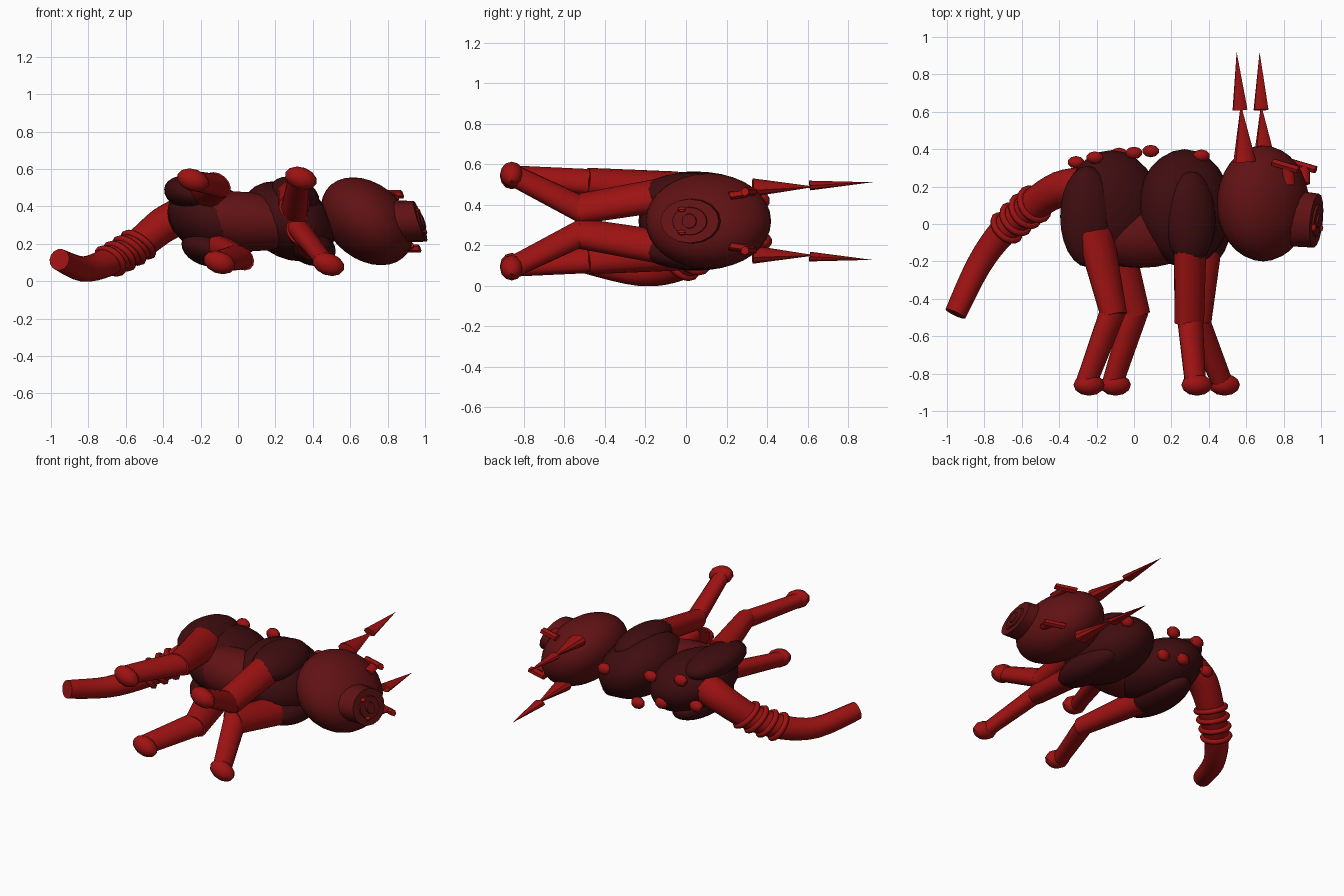
import bpy, bmesh, math
from mathutils import Vector, Matrix

if "Cube" in bpy.data.objects:
    bpy.data.objects.remove(bpy.data.objects["Cube"])

MID = 0.32     # height of the animal's own plane of symmetry (it lies on its side)
LEAN = 0.32    # sideways lean of the whole body


def material(name, r, g, b):
    m = bpy.data.materials.new(name)
    m.use_nodes = True
    m.diffuse_color = (r, g, b, 1)
    m.node_tree.nodes["Principled BSDF"].inputs["Base Color"].default_value = (r, g, b, 1)
    return m


RED = material("bright red", 0.34, 0.006, 0.006)
MIDRED = material("head red", 0.12, 0.006, 0.007)
DARK = material("dark maroon", 0.05, 0.004, 0.005)


def finish(name, bm, mat, lean=True, angle=40):
    """Lean the mesh, then make a shaded object of it."""
    if lean:
        for v in bm.verts:
            v.co.x -= LEAN * (v.co.z - MID)
    bmesh.ops.recalc_face_normals(bm, faces=bm.faces)
    me = bpy.data.meshes.new(name)
    bm.to_mesh(me)
    bm.free()
    me.materials.append(mat)
    ob = bpy.data.objects.new(name, me)
    bpy.context.collection.objects.link(ob)
    bpy.ops.object.select_all(action='DESELECT')
    ob.select_set(True)
    bpy.context.view_layer.objects.active = ob
    bpy.ops.object.shade_smooth_by_angle(angle=math.radians(angle))
    return ob


def ellipsoid(name, c, r, mat, seg=24, lean=True):
    bm = bmesh.new()
    m = Matrix.Translation(c) @ Matrix.Diagonal((*r, 1))
    bmesh.ops.create_uvsphere(bm, u_segments=seg, v_segments=seg // 2, radius=1, matrix=m)
    return finish(name, bm, mat, lean)


def limb(name, a, b, ra, rb, mat, seg=14, flat=1.0):
    """Tapered cylinder or cone from a to b, optionally flattened sideways."""
    a, b = Vector(a), Vector(b)
    bm = bmesh.new()
    turn = (b - a).to_track_quat('Z', 'Y').to_matrix().to_4x4()
    bmesh.ops.create_cone(bm, cap_ends=True, segments=seg, radius1=ra, radius2=rb,
                          depth=(b - a).length, matrix=Matrix.Translation((a + b) / 2) @ turn)
    for v in bm.verts:
        mid = (a.z + b.z) / 2
        v.co.z = mid + (v.co.z - mid) * flat
    return finish(name, bm, mat)


# Torso and head
ellipsoid("chest", (0.27, 0.085, MID), (0.24, 0.315, 0.215), DARK)
ellipsoid("rump", (-0.12, 0.085, MID), (0.25, 0.31, 0.2), DARK)
ellipsoid("belly", (0.03, -0.06, MID), (0.34, 0.175, 0.16), MIDRED)
ellipsoid("head", (0.69, 0.11, MID), (0.235, 0.31, 0.235), MIDRED, 32)

# Snout with a raised nose disc
limb("snout", (0.85, 0.03, MID), (0.975, 0.018, MID), 0.15, 0.145, MIDRED, 16, 0.75)
limb("nose_disc", (0.96, 0.02, MID), (0.985, 0.017, MID), 0.09, 0.085, MIDRED, 16, 0.8)
limb("nose_tip", (0.97, 0.018, MID), (0.995, 0.015, MID), 0.04, 0.035, MIDRED, 12)

# Paired parts on both sides of the body
for side, s in (("upper", 1), ("lower", -1)):
    def P(x, y, d):
        return (x, y, MID + s * d)

    ellipsoid(side + "_shoulder", P(0.345, 0.03, 0.135), (0.13, 0.255, 0.105), DARK)
    ellipsoid(side + "_thigh", P(-0.205, 0.04, 0.145), (0.14, 0.27, 0.1), DARK)

    limb(side + "_front_upper_leg", P(0.345, -0.05, 0.14), P(0.315, -0.53, 0.06), 0.085, 0.075, RED)
    limb(side + "_front_lower_leg", P(0.315, -0.5, 0.05), P(0.4, -0.85, 0.225), 0.066, 0.054, RED)
    ellipsoid(side + "_front_foot", P(0.41, -0.86, 0.23), (0.083, 0.058, 0.063), RED, 12)

    limb(side + "_hind_upper_leg", P(-0.16, -0.05, 0.15), P(-0.045, -0.49, 0.195), 0.095, 0.068, RED)
    limb(side + "_hind_lower_leg", P(-0.05, -0.46, 0.19), P(-0.185, -0.85, 0.22), 0.066, 0.054, RED)
    ellipsoid(side + "_hind_foot", P(-0.17, -0.86, 0.22), (0.083, 0.058, 0.063), RED, 12)

    # Two-part pointed ears
    limb(side + "_ear", P(0.645, 0.33, 0.165), P(0.625, 0.64, 0.17), 0.06, 0, RED, 10, 0.75)
    limb(side + "_ear_tip", P(0.623, 0.61, 0.17), P(0.61, 0.92, 0.197), 0.04, 0, RED, 8, 0.6)

    # Eyes, brows and nostrils
    limb(side + "_eye", P(0.87, 0.215, 0.12), P(0.865, 0.3, 0.14), 0.032, 0.03, RED, 10, 0.6)
    limb(side + "_brow", P(0.79, 0.33, 0.145), P(0.925, 0.29, 0.145), 0.022, 0.022, RED, 6)
    ellipsoid(side + "_nostril", P(0.978, -0.02, 0.057), (0.016, 0.022, 0.014), RED, 8)

# Knobs scattered along the back
knobs = [(-0.31, 0.33, -0.04), (-0.21, 0.355, 0.12), (-0.08, 0.375, -0.06),
         (0, 0.38, 0.1), (0.09, 0.39, -0.1), (0.36, 0.365, 0.05)]
for i, (x, y, d) in enumerate(knobs):
    ellipsoid(f"back_knob_{i + 1}", (x, y, MID + d), (0.048, 0.035, 0.038), RED, 10, False)

# Tail: tapered tube swept along a smooth path
path = [Vector(p) for p in ((-0.28, 0.2, 0.36), (-0.4, 0.185, 0.3), (-0.54, 0.1, 0.19),
                            (-0.7, -0.04, 0.1), (-0.83, -0.22, 0.065), (-0.955, -0.48, 0.115))]


def along(t):
    """Point on the tail path for t from 0 to 1."""
    f = min(t, 0.9999) * (len(path) - 1)
    i, u = int(f), f - int(f)
    p0, p1, p2, p3 = (path[min(max(i + k, 0), len(path) - 1)] for k in (-1, 0, 1, 2))
    return 0.5 * (2 * p1 + (p2 - p0) * u + (2 * p0 - 5 * p1 + 4 * p2 - p3) * u * u
                  + (3 * p1 - p0 - 3 * p2 + p3) * u ** 3)


def frame(t):
    d = along(min(t + 0.02, 1)) - along(max(t - 0.02, 0))
    return Matrix.Translation(along(t)) @ d.to_track_quat('Z', 'Y').to_matrix().to_4x4()


def radius(t):
    return 0.105 - 0.047 * t


def loop(bm, m, r, n):
    return [bm.verts.new(m @ Vector((r * math.cos(a), r * math.sin(a), 0)))
            for a in (2 * math.pi * k / n for k in range(n))]


def bridge(bm, a, b):
    for k in range(len(a)):
        j = (k + 1) % len(a)
        bm.faces.new((a[k], a[j], b[j], b[k]))


bm = bmesh.new()
rings = [loop(bm, frame(i / 20), radius(i / 20), 14) for i in range(21)]
for a, b in zip(rings, rings[1:]):
    bridge(bm, a, b)
bm.faces.new(rings[0])
bm.faces.new(rings[-1])
finish("tail", bm, RED, False)

# Slanted bands around the tail
for i in range(4):
    t = 0.39 + 0.062 * i
    tilt = frame(t) @ Matrix.Rotation(math.radians(18), 4, 'X')
    bm = bmesh.new()
    r = radius(t)
    hoops = [loop(bm, tilt @ Matrix.Translation((0, 0, 0.018 * math.sin(a))),
                  r + 0.006 + 0.018 * math.cos(a), 16)
             for a in (2 * math.pi * k / 6 for k in range(6))]
    for k in range(6):
        bridge(bm, hoops[k], hoops[(k + 1) % 6])
    finish(f"tail_band_{i + 1}", bm, RED, False, 70)
